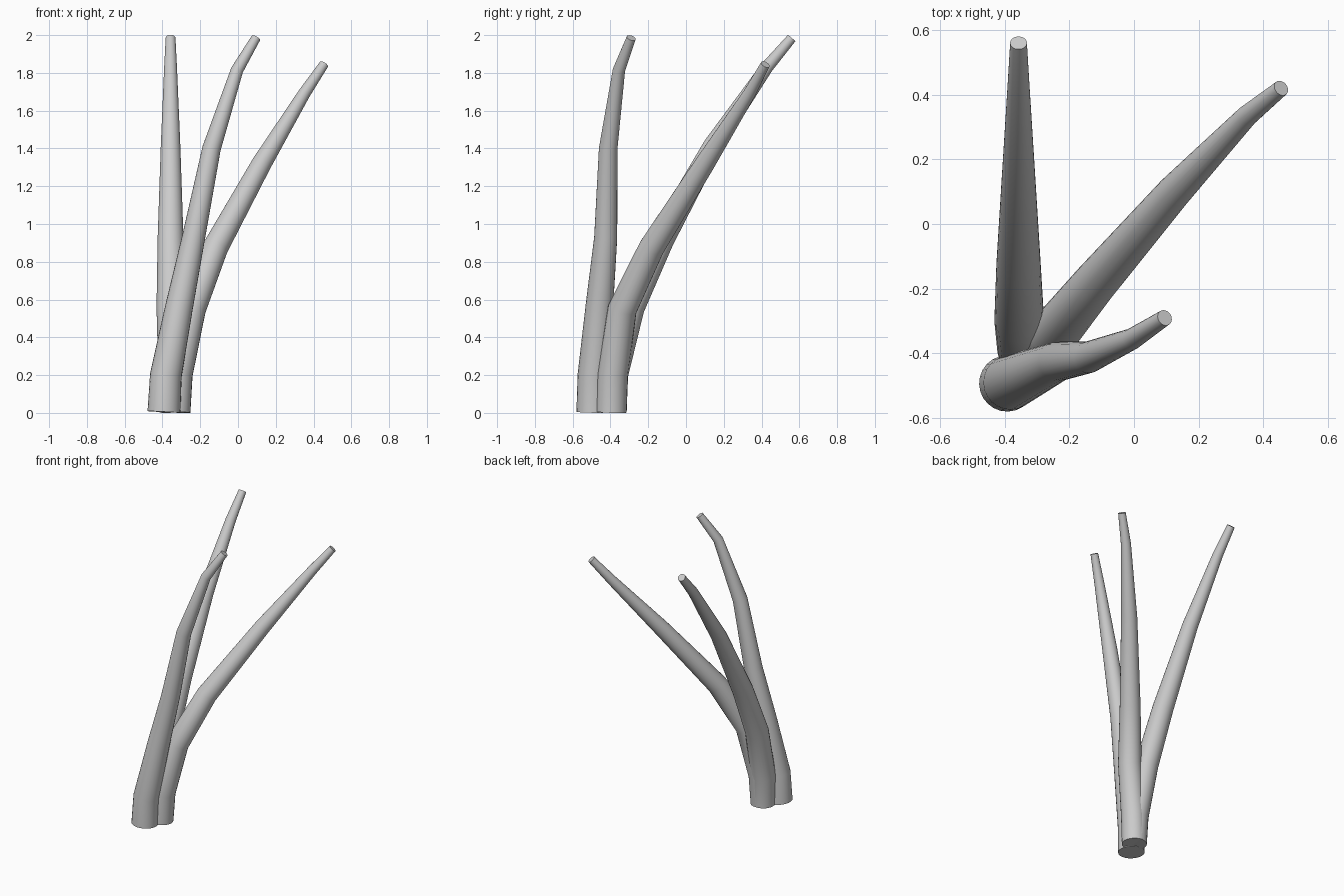
import bpy
from math import radians


def stem(name, points):
    """Tapered round stem through (x, y, z, radius) points, capped at both ends."""
    curve = bpy.data.curves.new(name, 'CURVE')
    curve.dimensions = '3D'
    curve.bevel_depth = 1.0
    curve.bevel_resolution = 10
    curve.use_fill_caps = True
    spline = curve.splines.new('POLY')
    spline.points.add(len(points) - 1)
    for p, (x, y, z, r) in zip(spline.points, points):
        p.co = (x, y, z, 1)
        p.radius = r
    obj = bpy.data.objects.new(name, curve)
    bpy.context.collection.objects.link(obj)
    bpy.ops.object.select_all(action='DESELECT')
    obj.select_set(True)
    bpy.context.view_layer.objects.active = obj
    bpy.ops.object.convert(target='MESH')
    bpy.ops.object.shade_smooth_by_angle(angle=radians(40))


# Front stem, leaning right
stem("front_stem", [
    (-0.392, -0.493, 0.005, 0.087), (-0.382, -0.49, 0.2, 0.084),
    (-0.31, -0.458, 0.57, 0.073), (-0.235, -0.425, 0.93, 0.061),
    (-0.14, -0.412, 1.4, 0.049), (-0.005, -0.355, 1.815, 0.033),
    (0.095, -0.29, 1.985, 0.025)])

# Right and back stems share one foot
stem("right_stem", [
    (-0.333, -0.395, 0.005, 0.081), (-0.321, -0.388, 0.205, 0.081),
    (-0.247, -0.337, 0.55, 0.077), (-0.12, -0.182, 0.875, 0.068),
    (0.125, 0.1, 1.32, 0.053), (0.35, 0.335, 1.69, 0.033),
    (0.455, 0.42, 1.845, 0.025)])

stem("back_stem", [
    (-0.335, -0.395, 0.005, 0.081), (-0.342, -0.386, 0.205, 0.081),
    (-0.355, -0.295, 0.56, 0.077), (-0.357, -0.13, 0.92, 0.069),
    (-0.357, 0.143, 1.415, 0.052), (-0.357, 0.428, 1.83, 0.034),
    (-0.357, 0.56, 1.985, 0.026)])
